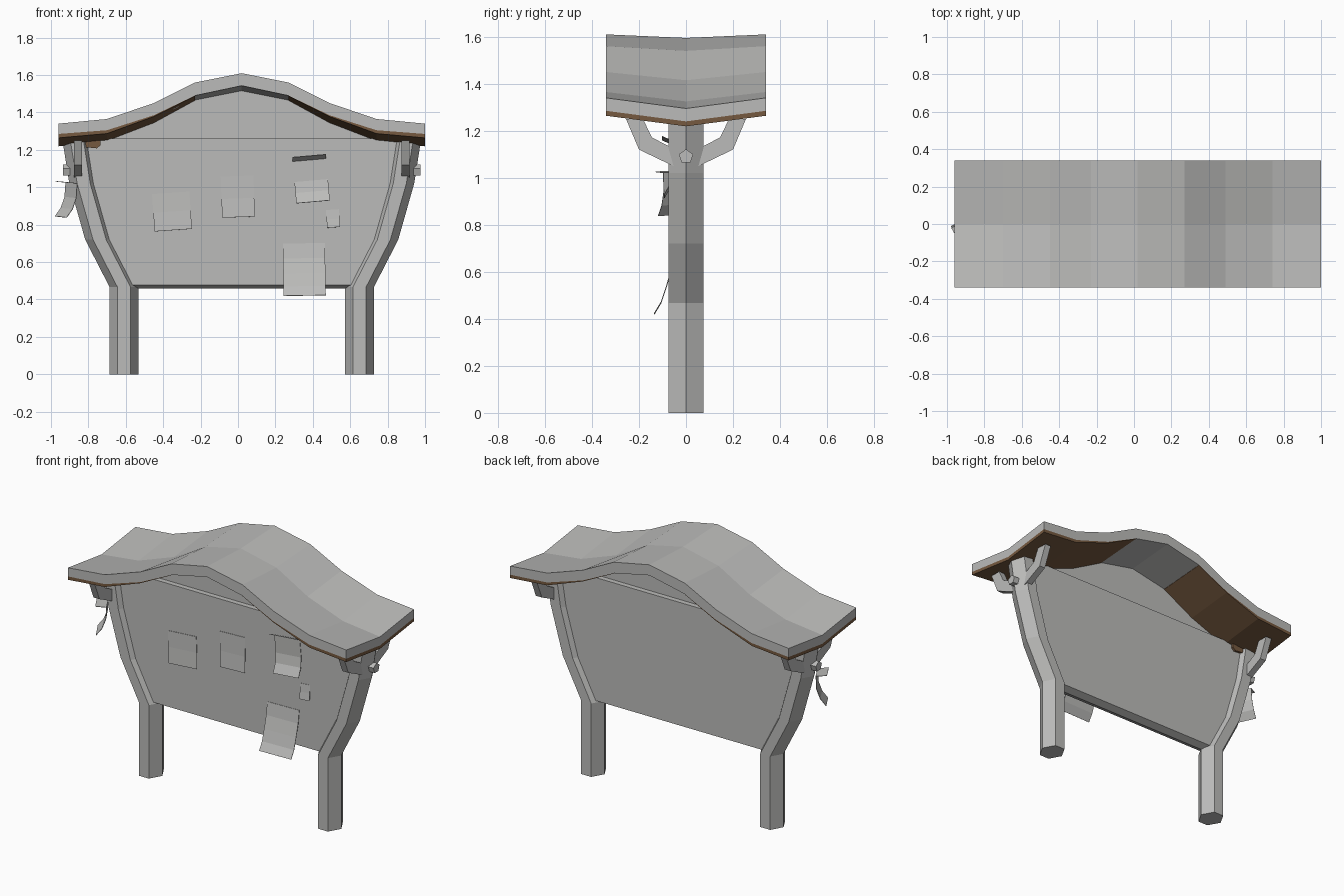
import bpy, bmesh
from math import sin, cos, pi, radians
from mathutils import Vector, Matrix

cube = bpy.data.objects.get("Cube")
if cube:
    bpy.data.objects.remove(cube)


def material(name, rgb):
    m = bpy.data.materials.new(name)
    m.use_nodes = True
    m.diffuse_color = (*rgb, 1)
    m.node_tree.nodes["Principled BSDF"].inputs["Base Color"].default_value = (*rgb, 1)
    return m


GREY = material("pale grey", (0.5, 0.5, 0.49))
BROWN = material("dark brown wood", (0.18, 0.1, 0.05))
CX = 0.02  # symmetry line of the stand


def loft(name, rings, mat, closed=True):
    """Skin a row of point loops; closed loops are capped at both ends."""
    bm = bmesh.new()
    rows = [[bm.verts.new(p) for p in ring] for ring in rings]
    n = len(rows[0])
    for a, b in zip(rows, rows[1:]):
        for i in range(n if closed else n - 1):
            j = (i + 1) % n
            bm.faces.new((a[i], a[j], b[j], b[i]))
    if closed:
        bm.faces.new(rows[0])
        bm.faces.new(rows[-1])
    bmesh.ops.recalc_face_normals(bm, faces=bm.faces)
    mesh = bpy.data.meshes.new(name)
    bm.to_mesh(mesh)
    bm.free()
    mesh.materials.append(mat)
    obj = bpy.data.objects.new(name, mesh)
    bpy.context.collection.objects.link(obj)
    return obj


# Roof half profile: distance from centre, edge top, edge bottom, valley top, valley bottom
half = [(0, 1.61, 1.543, 1.595, 1.515), (0.25, 1.56, 1.49, 1.54, 1.465),
        (0.47, 1.45, 1.385, 1.415, 1.35), (0.72, 1.365, 1.305, 1.325, 1.265),
        (0.98, 1.34, 1.285, 1.295, 1.24)]
stations = [(-d, *z) for d, *z in half[:0:-1]] + half
DEPTH = 0.34
loft("roof", [[(CX + d, -DEPTH, et), (CX + d, 0, vt), (CX + d, DEPTH, et),
               (CX + d, DEPTH, eb), (CX + d, 0, vb), (CX + d, -DEPTH, eb)]
              for d, et, eb, vt, vb in stations], GREY)

# Brown boarding under both wings, thinning out toward the crown
for s, side in ((-1, "right"), (1, "left")):
    rings = []
    for (d, et, eb, vt, vb), t in zip(half[1:], (0.002, 0.007, 0.018, 0.021)):
        x = CX + s * d
        rings.append([(x, -DEPTH, eb), (x, 0, vb), (x, DEPTH, eb),
                      (x, DEPTH, eb - t), (x, 0, vb - t), (x, -DEPTH, eb - t)])
    loft(side + "_roof_boarding", rings, BROWN)

# Six-sided posts that lean outward, with braces and pegs
path = [(0.63, 0), (0.63, 0.467), (0.76, 0.72), (0.845, 1.02), (0.882, 1.255)]
hexagon = [(0.077, 0), (0.035, 0.075), (-0.035, 0.075),
           (-0.077, 0), (-0.035, -0.075), (0.035, -0.075)]
brace = [(0.03, 1.04), (0.075, 1.06), (0.2, 1.12), (0.255, 1.25),
         (0.183, 1.25), (0.145, 1.172), (0.075, 1.135), (0.03, 1.11)]
for s, side in ((-1, "right"), (1, "left")):
    loft(side + "_post", [[(CX + s * (d + hx), hy, z) for hx, hy in hexagon]
                          for d, z in path], GREY)
    for f, end in ((-1, "front"), (1, "back")):
        loft(f"{side}_{end}_brace", [[(CX + s * d, f * y, z) for y, z in brace]
                                     for d in (0.855, 0.897)], GREY)
    loft(side + "_peg", [[(CX + s * d, 0.032 * sin(a * 2 * pi / 5), 1.09 + 0.032 * cos(a * 2 * pi / 5))
                          for a in range(5)] for d in (0.88, 0.955)], GREY)

# Notice board with a pointed lower edge
TOP = 1.26


def board_ring(y, bottom):
    side = [(0.63, bottom)] + path[2:4] + [(0.87, TOP)]
    return [(CX + d, y, z) for d, z in side] + [(CX - d, y, z) for d, z in reversed(side)]


loft("notice_board", [board_ring(-0.045, 0.477), board_ring(0, 0.458), board_ring(0.045, 0.477)], GREY)

# Thin gable panel between board and roof
arch = [(CX + d, vb + 0.02) for d, et, eb, vt, vb in stations if abs(d) < 0.8]
outline = [(CX - 0.72, TOP - 0.02)] + arch + [(CX + 0.72, TOP - 0.02)]
loft("gable_panel", [[(x, y, z) for x, z in outline] for y in (-0.012, 0.012)], GREY)

# Brown block tucked under the roof beside the right post
block = [(-0.83, 1.26), (-0.825, 1.215), (-0.755, 1.208), (-0.735, 1.225), (-0.735, 1.26)]
loft("beam_block", [[(x, y, z) for x, z in block] for y in (-0.06, 0.06)], BROWN)


def paper(name, at, width, profile, tilt=0, turn=0):
    """Curled sheet: profile pairs are distance out from the board and drop."""
    sheet = loft(name, [[(-width / 2, -out, -drop), (width / 2, -out, -drop)]
                        for out, drop in profile], GREY, closed=False)
    sheet.matrix_world = (Matrix.Translation(Vector(at)) @ Matrix.Rotation(radians(turn), 4, 'Z')
                          @ Matrix.Rotation(radians(tilt), 4, 'Y'))
    mod = sheet.modifiers.new("thickness", 'SOLIDIFY')
    mod.thickness = 0.003


# Pinned sheets
paper("wide_note", (-0.36, -0.046, 0.97), 0.2, [(0, 0), (0.004, 0.1), (0.012, 0.2)], -4)
paper("narrow_note", (-0.005, -0.046, 1.06), 0.175, [(0, 0), (0.004, 0.12), (0.012, 0.22)], -2)
paper("curled_note", (0.38, -0.046, 1.165), 0.18,
      [(0.055, -0.005), (0.004, 0.018), (0.003, 0.13), (0.015, 0.19), (0.045, 0.245)], -5)
paper("small_note", (0.505, -0.046, 0.88), 0.07, [(0, 0), (0.006, 0.05), (0.014, 0.095)], -4)
paper("long_poster", (0.352, -0.046, 0.7), 0.225,
      [(0, 0), (0.012, 0.08), (0.035, 0.16), (0.058, 0.23), (0.088, 0.28)], -1)
paper("post_note", (-0.885, -0.04, 1.025), 0.125,
      [(0.07, -0.005), (0.005, 0), (0.008, 0.08), (0.03, 0.14), (0.065, 0.185)], 3, -60)
